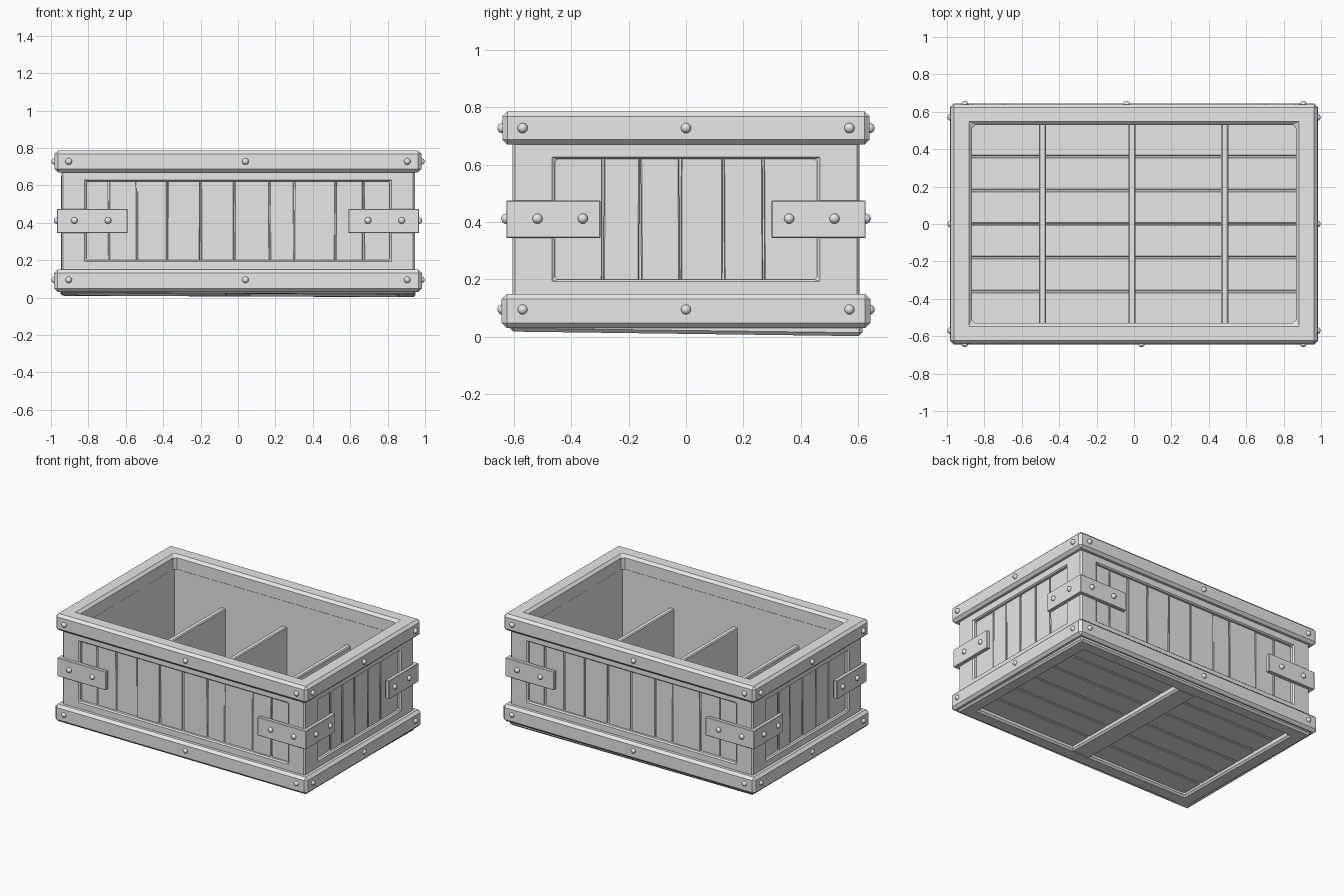
import bpy, bmesh, math, random
from mathutils import Matrix, Vector

random.seed(4)
cube = bpy.data.objects.get("Cube")
if cube:
    bpy.data.objects.remove(cube, do_unlink=True)

grey = bpy.data.materials.new("plain grey")
grey.use_nodes = True
GREY = (0.8, 0.8, 0.8, 1)
grey.diffuse_color = GREY
grey.node_tree.nodes["Principled BSDF"].inputs["Base Color"].default_value = GREY


def finish(name, bm, bevel=0.0, matrix=Matrix()):
    bmesh.ops.recalc_face_normals(bm, faces=bm.faces)
    mesh = bpy.data.meshes.new(name)
    bm.to_mesh(mesh)
    bm.free()
    mesh.materials.append(grey)
    ob = bpy.data.objects.new(name, mesh)
    ob.matrix_world = matrix
    bpy.context.collection.objects.link(ob)
    if bevel:
        mod = ob.modifiers.new("bevel", "BEVEL")
        mod.width = bevel
        mod.segments = 1
        mod.limit_method = 'ANGLE'
    return ob


def box(name, lo, hi, bevel=0.0, matrix=Matrix(), lean=0.0):
    bm = bmesh.new()
    bmesh.ops.create_cube(bm, size=1)
    for v in bm.verts:
        t = v.co + Vector((0.5, 0.5, 0.5))
        v.co = [a + (b - a) * f for a, b, f in zip(lo, hi, t)]
        v.co.x += lean * (t.z - 0.5)
    return finish(name, bm, bevel, matrix)


def ring(name, outer, inner, z0, z1, bevel=0.0, matrix=Matrix()):
    """Rectangular frame given by outer and inner half sizes."""
    bm = bmesh.new()
    signs = ((-1, -1), (1, -1), (1, 1), (-1, 1))
    loops = [[bm.verts.new((s * h[0], t * h[1], z)) for s, t in signs]
             for h, z in ((outer, z0), (outer, z1), (inner, z1), (inner, z0))]
    for k in range(4):
        a, b = loops[k], loops[(k + 1) % 4]
        for i in range(4):
            j = (i + 1) % 4
            bm.faces.new((a[i], a[j], b[j], b[i]))
    return finish(name, bm, bevel, matrix)


def stud(name, place, normal):
    """Domed rivet head, half sunk into its plate."""
    bm = bmesh.new()
    bmesh.ops.create_uvsphere(bm, u_segments=12, v_segments=8, radius=0.018)
    rot = Vector(normal).to_track_quat('Z', 'Y').to_matrix().to_4x4()
    ob = finish(name, bm, 0, Matrix.Translation(place) @ rot)
    for p in ob.data.polygons:
        p.use_smooth = True


# Rims around the top and bottom, and the inner walls
ring("top_rim", (0.98, 0.64), (0.865, 0.53), 0.67, 0.787, 0.018)
ring("bottom_band", (0.983, 0.643), (0.88, 0.54), 0.03, 0.15, 0.018)
ring("inner_walls", (0.895, 0.555), (0.868, 0.532), 0.05, 0.72)

# Underside frame, slightly uneven, with a middle bar
base = ring("base_frame", (0.95, 0.615), (0.85, 0.515), 0.014, 0.07, 0.012)
bar = box("base_bar", (-0.075, -0.53, 0.014), (0.075, 0.53, 0.07), 0.012)
for ob in (base, bar):
    for v in ob.data.vertices:
        v.co.z -= 0.004 * v.co.x + 0.013 * v.co.y

# Floor boards running lengthwise
boards = 6
width = 1.08 / boards
for i in range(boards):
    y = -0.54 + i * width
    box(f"floor_board_{i}", (-0.88, y + 0.004, 0.05), (0.88, y + width - 0.004, 0.085), 0.004)
box("floor_backing", (-0.88, -0.54, 0.06), (0.88, 0.54, 0.08))

# Inside dividers
for i, x in enumerate((-0.49, -0.01, 0.485)):
    box(f"divider_{i}", (x - 0.019, -0.54, 0.07), (x + 0.019, 0.54, 0.51), 0.006)

# Four sides: local x runs along the side, -y is outward
LONG = (-0.69, -0.54, -0.38, -0.2, -0.02, 0.17, 0.3, 0.52, 0.67)
SHORT = (-0.29, -0.16, -0.02, 0.13, 0.27)
sides = (("front", 0, 0.605, 0.945, 0.81, LONG, 0.64),
         ("left", 90, 0.945, 0.603, 0.457, SHORT, 0.98),
         ("back", 180, 0.605, 0.945, 0.81, LONG, 0.64),
         ("right", 270, 0.945, 0.603, 0.457, SHORT, 0.98))
for name, angle, out, half, hole, seams, rim in sides:
    turn = Matrix.Rotation(math.radians(angle), 4, 'Z')
    upright = turn @ Matrix.Translation((0, 0, 0.41)) @ Matrix.Rotation(math.pi / 2, 4, 'X')
    ring(f"{name}_frame", (half, 0.31), (hole, 0.21), out - 0.05, out, 0.009, upright)

    # Recessed upright planks
    ends = (-hole - 0.03,) + seams + (hole + 0.03,)
    for i, (a, b) in enumerate(zip(ends, ends[1:])):
        face = out - 0.024 + random.uniform(-0.004, 0.004)
        box(f"{name}_plank_{i}", (a + 0.003, -face, 0.17), (b - 0.003, 0.03 - out, 0.65),
            0.004, turn, random.uniform(-0.004, 0.004))
    box(f"{name}_backing", (-half + 0.03, 0.035 - out, 0.15), (half - 0.03, 0.055 - out, 0.67), 0, turn)

    # Rivets on both rims and on the corner brackets
    normal = turn @ Vector((0, -1, 0))
    reach = 0.905 if half > 0.9 else 0.57
    for z in (0.095, 0.728):
        for i, x in enumerate((-reach, 0.04 if half > 0.9 else 0.0, reach)):
            stud(f"{name}_rim_stud", turn @ Vector((x, -rim, z)), normal)
    for s in (-1, 1):
        for inset in (0.07, 0.25) if half > 0.9 else (0.085, 0.243):
            stud(f"{name}_bracket_stud", turn @ Vector((s * (half - inset), -out - 0.022, 0.412)), normal)

# L-shaped corner brackets, extruded upwards
PROFILE = ((0.59, 0.6), (0.94, 0.6), (0.94, 0.298), (0.968, 0.298), (0.968, 0.627), (0.59, 0.627))
for sx in (-1, 1):
    for sy in (-1, 1):
        bm = bmesh.new()
        face = bm.faces.new([bm.verts.new((sx * x, sy * y, 0.345)) for x, y in PROFILE])
        geom = bmesh.ops.extrude_face_region(bm, geom=[face])["geom"]
        top = [g for g in geom if isinstance(g, bmesh.types.BMVert)]
        bmesh.ops.translate(bm, verts=top, vec=(0, 0, 0.13))
        finish(f"{'back' if sy > 0 else 'front'}_{'left' if sx > 0 else 'right'}_bracket", bm, 0.003)
